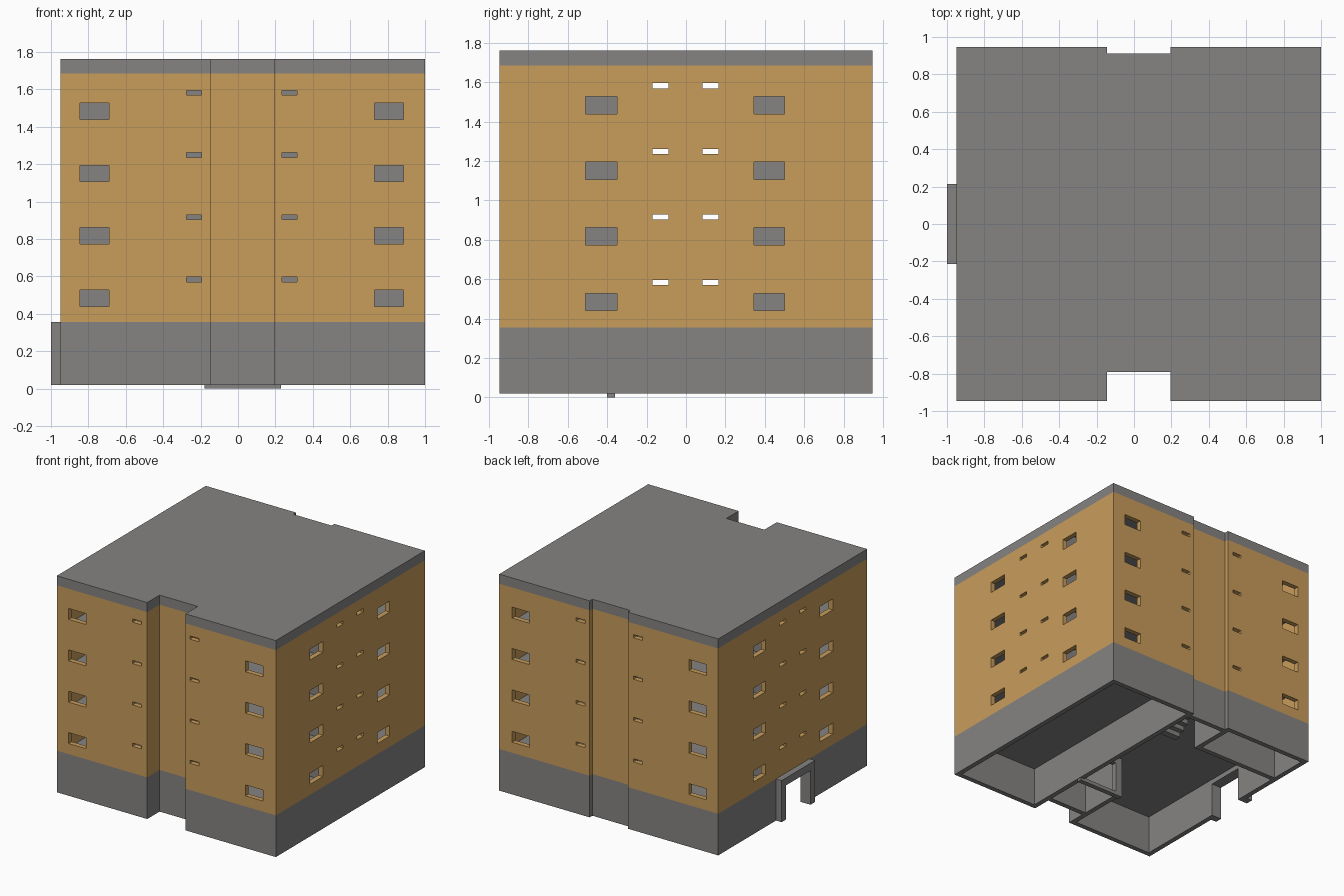
import bpy, bmesh
from mathutils import Matrix, Vector

cube = bpy.data.objects.get("Cube")
if cube:
    bpy.data.objects.remove(cube, do_unlink=True)


def material(name, rgb):
    m = bpy.data.materials.new(name)
    m.use_nodes = True
    m.diffuse_color = (*rgb, 1)
    m.node_tree.nodes["Principled BSDF"].inputs["Base Color"].default_value = (*rgb, 1)
    return m


GREY = material("concrete grey", (0.235, 0.23, 0.225))
OCHRE = material("ochre plaster", (0.58, 0.335, 0.105))

LEFT, RIGHT, DEPTH = 1.0, -0.95, 0.947      # outer faces
NOTCH_L, NOTCH_R = 0.195, -0.145            # recess sides
NOTCH_F, NOTCH_B = -0.79, 0.912             # recess depths, front and back
WALL = 0.04
BASE, PLINTH, EAVES, TOP = 0.02, 0.355, 1.685, 1.762
STOREY = 0.333


def outline(d=0):
    """Counter-clockwise footprint, moved inward by d."""
    l, r, w = LEFT - d, RIGHT + d, DEPTH - d
    nl, nr, f, b = NOTCH_L + d, NOTCH_R - d, NOTCH_F + d, NOTCH_B - d
    return [(r, -w), (nr, -w), (nr, f), (nl, f), (nl, -w), (l, -w),
            (l, w), (nl, w), (nl, b), (nr, b), (nr, w), (r, w)]


def finish(name, bm, mat):
    bmesh.ops.recalc_face_normals(bm, faces=bm.faces)
    mesh = bpy.data.meshes.new(name)
    bm.to_mesh(mesh)
    bm.free()
    mesh.materials.append(mat)
    ob = bpy.data.objects.new(name, mesh)
    bpy.context.collection.objects.link(ob)
    return ob


def slab(name, z0, z1, d=0):
    bm = bmesh.new()
    rings = [[bm.verts.new((x, y, z)) for x, y in outline(d)] for z in (z0, z1)]
    n = len(rings[0])
    for ring in rings:
        bm.faces.new(ring)
    for i in range(n):
        j = (i + 1) % n
        bm.faces.new((rings[0][i], rings[0][j], rings[1][j], rings[1][i]))
    return finish(name, bm, GREY)


def wall_ring(name, z0, z1, mat):
    bm = bmesh.new()
    rings = [[bm.verts.new((x, y, z)) for x, y in outline(d)]
             for d, z in ((0, z0), (0, z1), (WALL, z1), (WALL, z0))]
    n = len(rings[0])
    for k in range(4):
        a, b = rings[k], rings[(k + 1) % 4]
        for i in range(n):
            j = (i + 1) % n
            bm.faces.new((a[i], a[j], b[j], b[i]))
    return finish(name, bm, mat)


def boxes(name, items, mat=GREY):
    """One object from boxes given as x, y and z ranges."""
    bm = bmesh.new()
    for spans in items:
        centre = Vector([(a + b) / 2 for a, b in spans])
        size = [abs(b - a) for a, b in spans]
        bmesh.ops.create_cube(bm, size=1, matrix=Matrix.Translation(centre) @ Matrix.Diagonal((*size, 1)))
    return finish(name, bm, mat)


def cut(ob, items):
    cutter = boxes("cutter", items, ob.data.materials[0])
    cutter.hide_render = True
    mod = ob.modifiers.new("openings", 'BOOLEAN')
    mod.operation, mod.solver, mod.object = 'DIFFERENCE', 'EXACT', cutter
    graph = bpy.context.evaluated_depsgraph_get()
    mesh = bpy.data.meshes.new_from_object(ob.evaluated_get(graph))
    ob.modifiers.clear()
    ob.data = mesh
    bpy.data.objects.remove(cutter, do_unlink=True)


# Window openings on all four sides of every storey
openings = []
BIG, SMALL = (0.44, 0.528), (0.57, 0.596)
front_windows = [((-0.845, -0.69), BIG), ((0.73, 0.885), BIG),
                 ((-0.275, -0.195), SMALL), ((0.235, 0.315), SMALL)]
side_windows = [((-0.51, -0.35), BIG), ((0.345, 0.50), BIG),
                ((-0.17, -0.09), SMALL), ((0.085, 0.165), SMALL)]
for k in range(4):
    for span, heights in front_windows:
        z = tuple(h + k * STOREY for h in heights)
        openings += [(span, (s * 0.88, s * 1.0), z) for s in (-1, 1)]
    for span, heights in side_windows:
        z = tuple(h + k * STOREY for h in heights)
        openings += [((c - 0.06, c + 0.06), span, z) for c in (LEFT, RIGHT)]

upper_walls = wall_ring("upper_walls", PLINTH, EAVES, OCHRE)
cut(upper_walls, openings)

# Ground storey shell with side doorway
ground_walls = wall_ring("ground_walls", BASE, PLINTH, GREY)
cut(ground_walls, [((RIGHT - 0.1, RIGHT + 0.1), (-0.155, 0.155), (-0.1, 0.295))])

# Roof and floors
slab("roof", EAVES, TOP)
for k in range(4):
    z = PLINTH + k * STOREY
    slab(f"floor_{k + 1}", z - 0.02, z - 0.001, WALL - 0.002)

# Doorway surround on the right side
boxes("side_portal", [
    ((-1.0, RIGHT), (-0.213, -0.155), (BASE, PLINTH)),
    ((-1.0, RIGHT), (0.155, 0.213), (BASE, PLINTH)),
    ((-1.0, RIGHT), (-0.155, 0.155), (0.295, PLINTH))])

# Ground storey partitions
G = (BASE, PLINTH - 0.02)
boxes("ground_partitions", [
    ((NOTCH_L, NOTCH_L + WALL), (NOTCH_F, NOTCH_B), G),
    ((NOTCH_R - WALL, NOTCH_R), (NOTCH_F, -0.40), G),
    ((NOTCH_R - WALL, NOTCH_R), (0.55, NOTCH_B), G),
    ((RIGHT + WALL, NOTCH_R - WALL), (0.55, 0.55 + WALL), G)])

# Inner entrance frame with threshold
Y = (-0.40, -0.36)
boxes("entrance_frame", [
    ((-0.18, 0.23), Y, (0, 0.03)),
    ((-0.18, -0.12), Y, (0.03, G[1])),
    ((0.17, 0.23), Y, (0.03, G[1])),
    ((-0.12, 0.17), Y, (0.28, G[1]))])

# Stair flight
boxes("stairs", [((0.02, NOTCH_L), (0.52 + 0.045 * i, 0.575 + 0.045 * i),
                  (0.04 + 0.038 * i, 0.08 + 0.038 * i)) for i in range(7)])

# Upper storey partitions, leaving a clear central corridor
upper = []
for k in range(4):
    z = (PLINTH + k * STOREY, PLINTH + (k + 1) * STOREY - 0.02)
    for s in (-1, 1):
        upper.append(((RIGHT + WALL, LEFT - WALL), (s * 0.22, s * 0.25), z))
        for x in (NOTCH_L, NOTCH_R - 0.03):
            upper.append(((x, x + 0.03), (s * 0.25, s * 0.76), z))
boxes("upper_partitions", upper)
